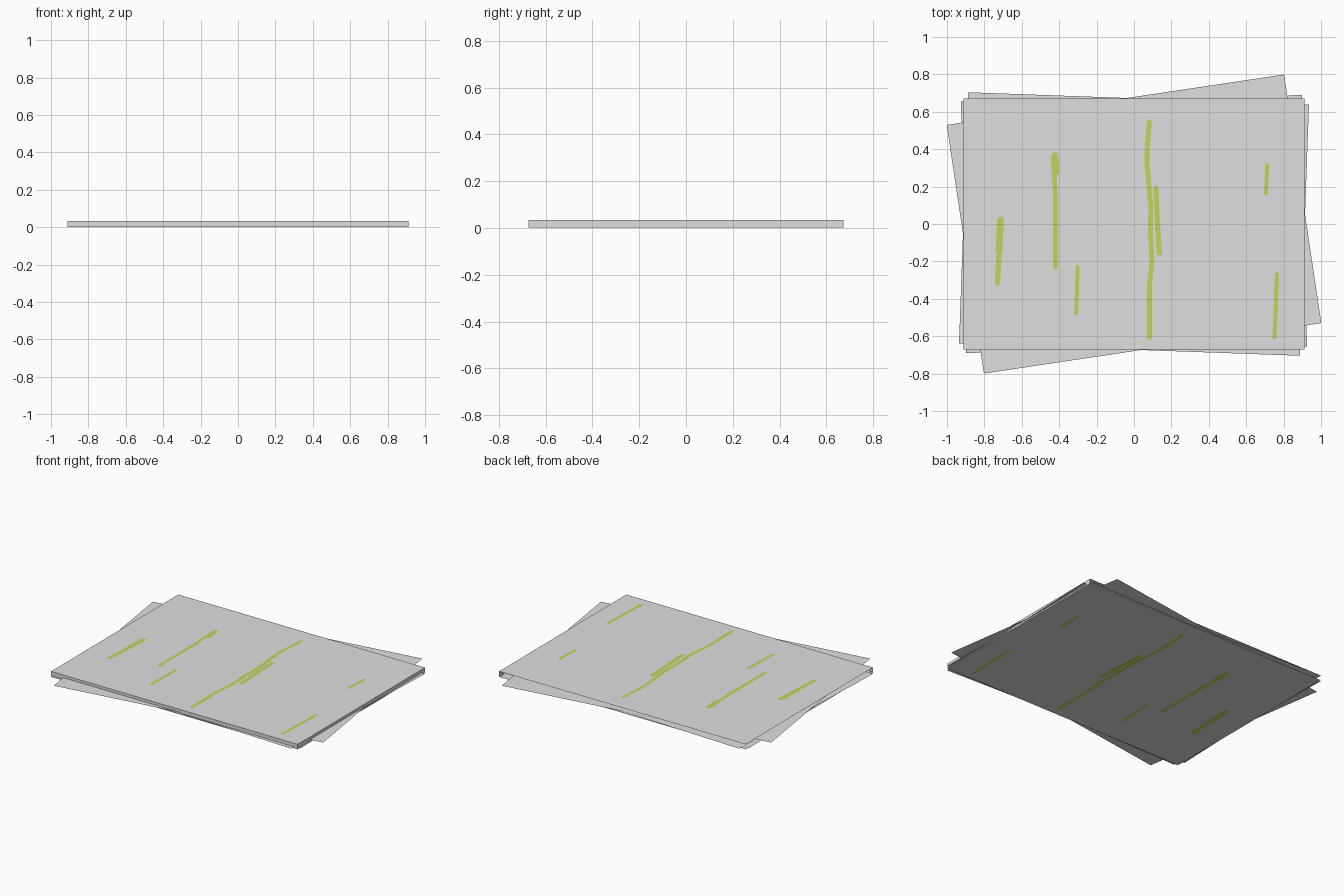
import bpy, bmesh, math

if "Cube" in bpy.data.objects:
    bpy.data.objects.remove(bpy.data.objects["Cube"])

def material(name, rgb):
    m = bpy.data.materials.new(name)
    m.diffuse_color = (*rgb, 1)
    m.use_nodes = True
    m.node_tree.nodes["Principled BSDF"].inputs["Base Color"].default_value = m.diffuse_color
    return m

PAPER = material("paper_grey", (0.735, 0.735, 0.735))
GREEN = material("lime_green", (0.56, 0.65, 0.11))
W, D, TOP, BOTTOM = 0.912, 0.672, 0.034, 0.001

def finish(bm, name, mat):
    me = bpy.data.meshes.new(name)
    bm.to_mesh(me)
    bm.free()
    me.materials.append(mat)
    ob = bpy.data.objects.new(name, me)
    bpy.context.collection.objects.link(ob)
    return ob

# Main stack block, open at the back and left so the loose sheets show inside
bm = bmesh.new()
bmesh.ops.create_cube(bm, size=1)
for v in bm.verts:
    v.co = (v.co.x * 2 * W, v.co.y * 2 * D, TOP if v.co.z > 0 else BOTTOM)
bm.normal_update()
bmesh.ops.delete(bm, geom=[f for f in bm.faces if f.normal.y > 0.5 or f.normal.x < -0.5],
                 context='FACES_ONLY')
finish(bm, "paper_stack", PAPER)

# Loose sheets turned about the centre
def sheet(name, angle, z):
    bm = bmesh.new()
    bm.faces.new([bm.verts.new((x * W, y * D, 0)) for x, y in
                  ((-1, -1), (1, -1), (1, 1), (-1, 1))])
    ob = finish(bm, name, PAPER)
    ob.location.z = z
    ob.rotation_euler.z = math.radians(angle)

sheet("loose_sheet_wide", 8.5, 0.016)
sheet("loose_sheet_left", -2.05, 0.011)
sheet("loose_sheet_right", 1.1, 0.006)

# Painted strokes: round-ended ribbons on the top and the underside
def stroke(bm, pts, w, z, up):
    h = w / 2
    right = [(x + h, y) for x, y in pts]
    left = [(x - h, y) for x, y in pts]
    def cap(c, start):
        return [(c[0] + h * math.cos(start + math.pi * i / 6),
                 c[1] + h * math.sin(start + math.pi * i / 6)) for i in range(1, 6)]
    # points run from high y to low y; outline is counter-clockwise
    outline = right[::-1] + cap(pts[0], 0) + left + cap(pts[-1], math.pi)
    vs = [bm.verts.new((x, y, z)) for x, y in outline]
    bm.faces.new(vs if up else vs[::-1])

STROKES = [
    (0.036, [(-.714, .02), (-.722, -.14)]),
    (0.028, [(-.718, -.10), (-.73, -.315)]),
    (0.036, [(-.424, .365), (-.416, .28)]),
    (0.025, [(-.432, .36), (-.42, .15), (-.42, .05), (-.42, -.23)]),
    (0.022, [(-.301, -.23), (-.309, -.475)]),
    (0.026, [(.082, .545), (.07, .4), (.07, .32), (.083, .17), (.09, .1), (.088, -.05),
             (.096, -.2), (.082, -.33), (.083, -.605)]),
    (0.028, [(.118, .19), (.124, .02), (.135, -.155)]),
    (0.022, [(.712, .315), (.706, .165)]),
    (0.023, [(.765, -.27), (.752, -.605)]),
]
for name, z, step, up in (("strokes_top", TOP + 0.001, 1e-4, True),
                          ("strokes_underside", 0.0, 1e-5, False)):
    bm = bmesh.new()
    for i, (w, pts) in enumerate(STROKES):
        stroke(bm, pts, w, z + i * step, up)
    bmesh.ops.triangulate(bm, faces=bm.faces[:])
    finish(bm, name, GREEN)
